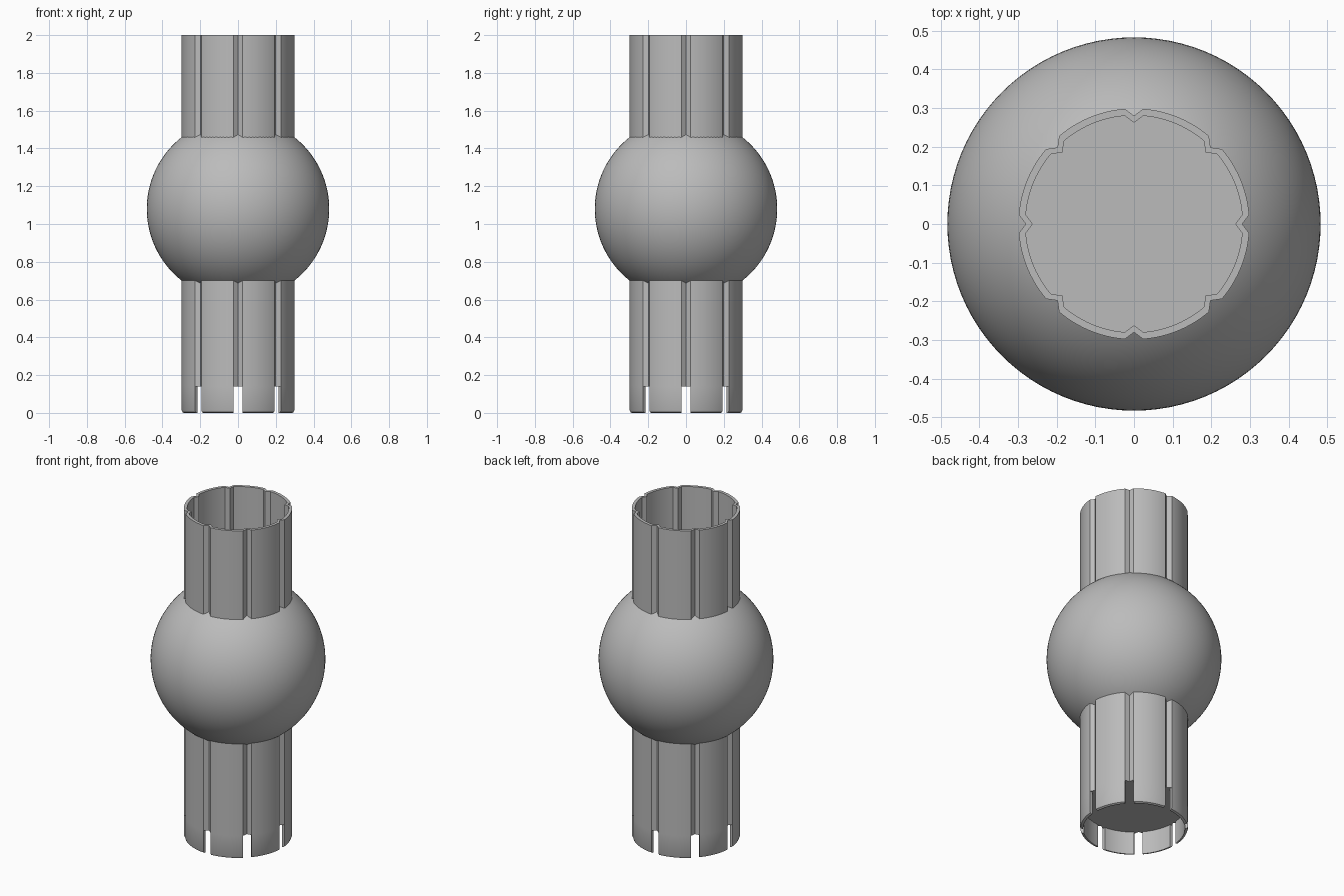
import bpy, bmesh, math
from mathutils import Vector

cube = bpy.data.objects.get("Cube")
if cube:
    bpy.data.objects.remove(cube, do_unlink=True)

GREY = (0.5, 0.5, 0.5, 1)
mat = bpy.data.materials.new("plain grey")
mat.use_nodes = True
mat.diffuse_color = GREY
mat.node_tree.nodes["Principled BSDF"].inputs["Base Color"].default_value = GREY

GROOVES = 8
STEP = 2 * math.pi / GROOVES
R_OUT, R_IN = 0.299, 0.281       # tube wall
DEPTH, HALF = 0.019, 0.024       # groove depth and half width
BALL_Z, BALL_R = 1.08, 0.483
SLOT_TOP = 0.14
ARC = 12


def arc(i, radius, gap=HALF):
    """Points along the wall between groove i and the next one."""
    trim = math.asin(gap / radius)
    start, span = i * STEP + trim, STEP - 2 * trim
    return [Vector((radius * math.cos(start + span * k / ARC),
                    radius * math.sin(start + span * k / ARC), 0)) for k in range(ARC + 1)]


def grooved(radius, z):
    """Closed circular outline with V grooves."""
    pts = []
    for i in range(GROOVES):
        tip = radius - DEPTH
        pts.append(Vector((tip * math.cos(i * STEP), tip * math.sin(i * STEP), 0)))
        pts += arc(i, radius)
    return [p + Vector((0, 0, z)) for p in pts]


def skin(bm, loops, cap_start=False, cap_end=False):
    """Join successive closed loops with quads, with optional end caps."""
    rings = [[bm.verts.new(p) for p in loop] for loop in loops]
    n = len(rings[0])
    for a, b in zip(rings, rings[1:]):
        for k in range(n):
            j = (k + 1) % n
            bm.faces.new((a[k], a[j], b[j], b[k]))
    if cap_start:
        bm.faces.new(rings[0])
    if cap_end:
        bm.faces.new(rings[-1])


def finish(name, bm):
    bmesh.ops.recalc_face_normals(bm, faces=bm.faces)
    mesh = bpy.data.meshes.new(name)
    bm.to_mesh(mesh)
    bm.free()
    mesh.materials.append(mat)
    obj = bpy.data.objects.new(name, mesh)
    bpy.context.collection.objects.link(obj)
    bpy.ops.object.select_all(action='DESELECT')
    obj.select_set(True)
    bpy.context.view_layer.objects.active = obj
    bpy.ops.object.shade_smooth_by_angle(angle=math.radians(25))
    return obj


# Ball, open where the tubes pass through it
bm = bmesh.new()
lat = math.acos((R_OUT - DEPTH) / BALL_R)
rows, seg = 40, 96
loops = []
for r in range(rows + 1):
    t = -lat + 2 * lat * r / rows
    rad, z = BALL_R * math.cos(t), BALL_Z + BALL_R * math.sin(t)
    loops.append([Vector((rad * math.cos(2 * math.pi * k / seg),
                          rad * math.sin(2 * math.pi * k / seg), z)) for k in range(seg)])
skin(bm, loops)
finish("ball", bm)

# Upper tube: open socket with a floor at the ball
floor_z = BALL_Z + BALL_R * math.sin(lat) + 0.002
bm = bmesh.new()
skin(bm, [grooved(R_OUT, floor_z - 0.1), grooved(R_OUT, 2.0),
          grooved(R_IN, 2.0), grooved(R_IN, floor_z)], cap_start=True, cap_end=True)
finish("upper_tube", bm)

# Lower tube: closed plug above the slotted skirt
bm = bmesh.new()
skin(bm, [grooved(R_OUT, SLOT_TOP), grooved(R_OUT, 0.8)], cap_start=True, cap_end=True)
finish("lower_tube", bm)

# Skirt fingers separated by slots, with a bevelled lower edge
bm = bmesh.new()
for i in range(GROOVES):
    loops = []
    for z, inset in ((0, 0.012), (0.004, 0.004), (0.014, 0), (SLOT_TOP, 0)):
        outline = arc(i, R_OUT - inset) + arc(i, R_IN)[::-1]
        loops.append([p + Vector((0, 0, z)) for p in outline])
    skin(bm, loops, cap_start=True, cap_end=True)
finish("skirt_fingers", bm)
